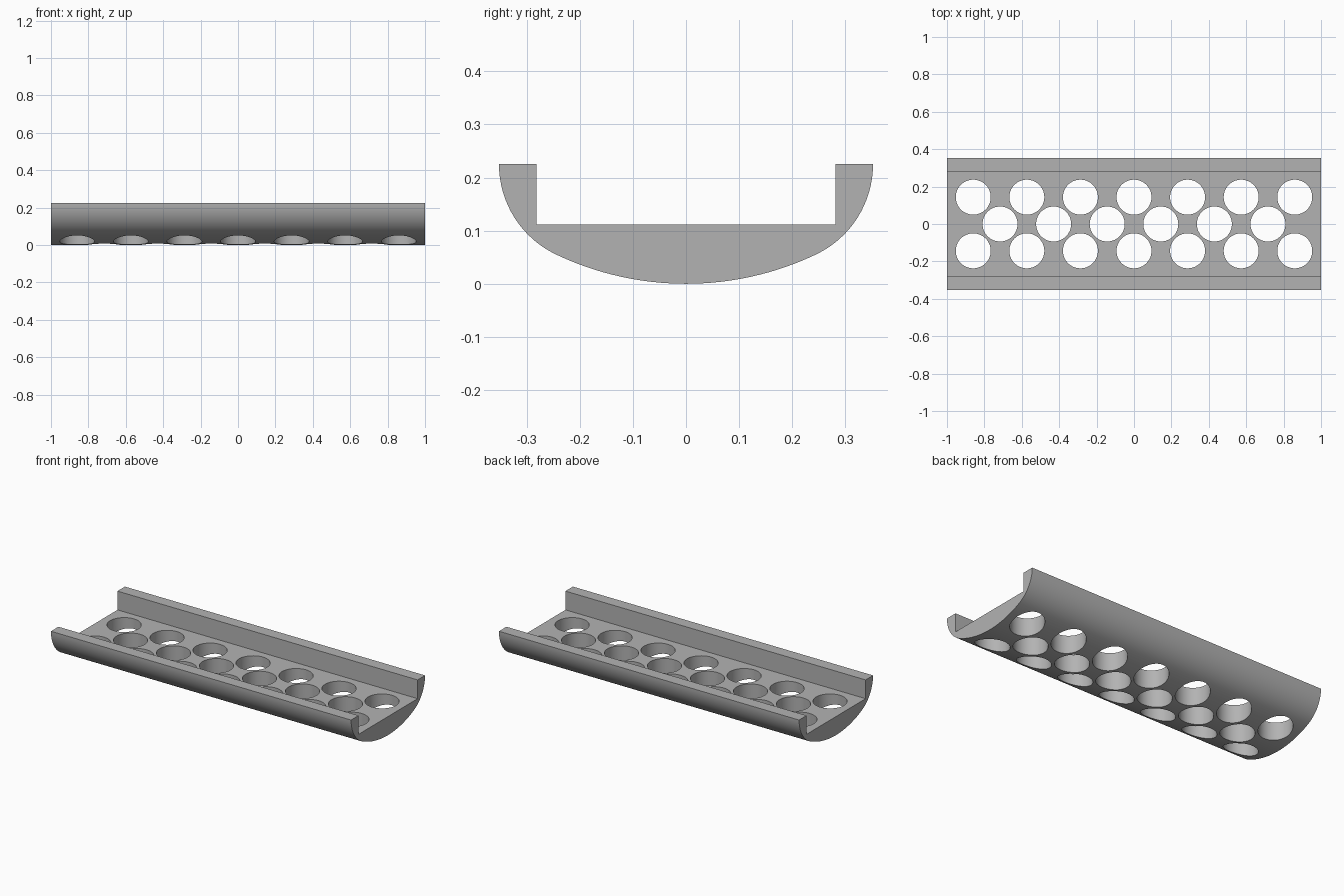
import bpy
import bmesh
from math import sin, cos, atan2, pi
from mathutils import Matrix

cube = bpy.data.objects.get("Cube")
if cube:
    bpy.data.objects.remove(cube, do_unlink=True)

LENGTH, HALF_WIDTH, HEIGHT = 2.0, 0.352, 0.225
WALL_Y, FLOOR_Z = 0.281, 0.112
HOLE_RADIUS, PITCH, ROW_Y = 0.0935, 0.2865, 0.1435

grey = bpy.data.materials.new("plain grey")
grey.use_nodes = True
GREY = (0.45, 0.45, 0.45, 1)
grey.diffuse_color = GREY
grey.node_tree.nodes["Principled BSDF"].inputs["Base Color"].default_value = GREY


def new_object(name, bm):
    mesh = bpy.data.meshes.new(name)
    bmesh.ops.recalc_face_normals(bm, faces=bm.faces)
    bm.to_mesh(mesh)
    bm.free()
    obj = bpy.data.objects.new(name, mesh)
    bpy.context.collection.objects.link(obj)
    mesh.materials.append(grey)
    return obj


def half_belly(steps=16):
    """Broad bottom arc running tangentially into a tighter side arc."""
    big = 0.57
    small = (HALF_WIDTH**2 + HEIGHT**2 - 2 * HEIGHT * big) / (2 * (HALF_WIDTH - big))
    side_y = HALF_WIDTH - small
    turn = atan2(side_y, big - HEIGHT)
    points = []
    for i in range(steps + 1):
        a = turn * i / steps
        points.append((big * sin(a), big - big * cos(a)))
    for i in range(1, steps + 1):
        a = turn + (pi / 2 - turn) * i / steps
        points.append((side_y + small * sin(a), HEIGHT - small * cos(a)))
    return points


# Trough: channel cross-section swept along x
right = half_belly()
left = [(-y, z) for y, z in reversed(right[1:])]
channel = [(WALL_Y, HEIGHT), (WALL_Y, FLOOR_Z), (-WALL_Y, FLOOR_Z), (-WALL_Y, HEIGHT)]
bm = bmesh.new()
end = bm.faces.new([bm.verts.new((-LENGTH / 2, y, z)) for y, z in left + right + channel])
sweep = bmesh.ops.extrude_face_region(bm, geom=[end], use_keep_orig=True)
moved = [v for v in sweep["geom"] if isinstance(v, bmesh.types.BMVert)]
bmesh.ops.translate(bm, verts=moved, vec=(LENGTH, 0, 0))
trough = new_object("perforated_trough", bm)

# Hole cutters: two outer rows of seven and a staggered middle row of six
bm = bmesh.new()
for count, y in ((7, ROW_Y), (6, 0), (7, -ROW_Y)):
    for i in range(count):
        x = (i - (count - 1) / 2) * PITCH
        bmesh.ops.create_cone(bm, cap_ends=True, segments=64, radius1=HOLE_RADIUS,
                              radius2=HOLE_RADIUS, depth=0.4,
                              matrix=Matrix.Translation((x, y, 0.05)))
cutter = new_object("hole_cutter", bm)
cutter.hide_render = True

cut = trough.modifiers.new("holes", "BOOLEAN")
cut.operation = "DIFFERENCE"
cut.solver = "EXACT"
cut.object = cutter
bpy.ops.object.select_all(action="DESELECT")
bpy.context.view_layer.objects.active = trough
trough.select_set(True)
bpy.ops.object.modifier_apply(modifier=cut.name)
bpy.data.objects.remove(cutter, do_unlink=True)

bpy.ops.object.shade_smooth_by_angle(angle=pi / 6)
